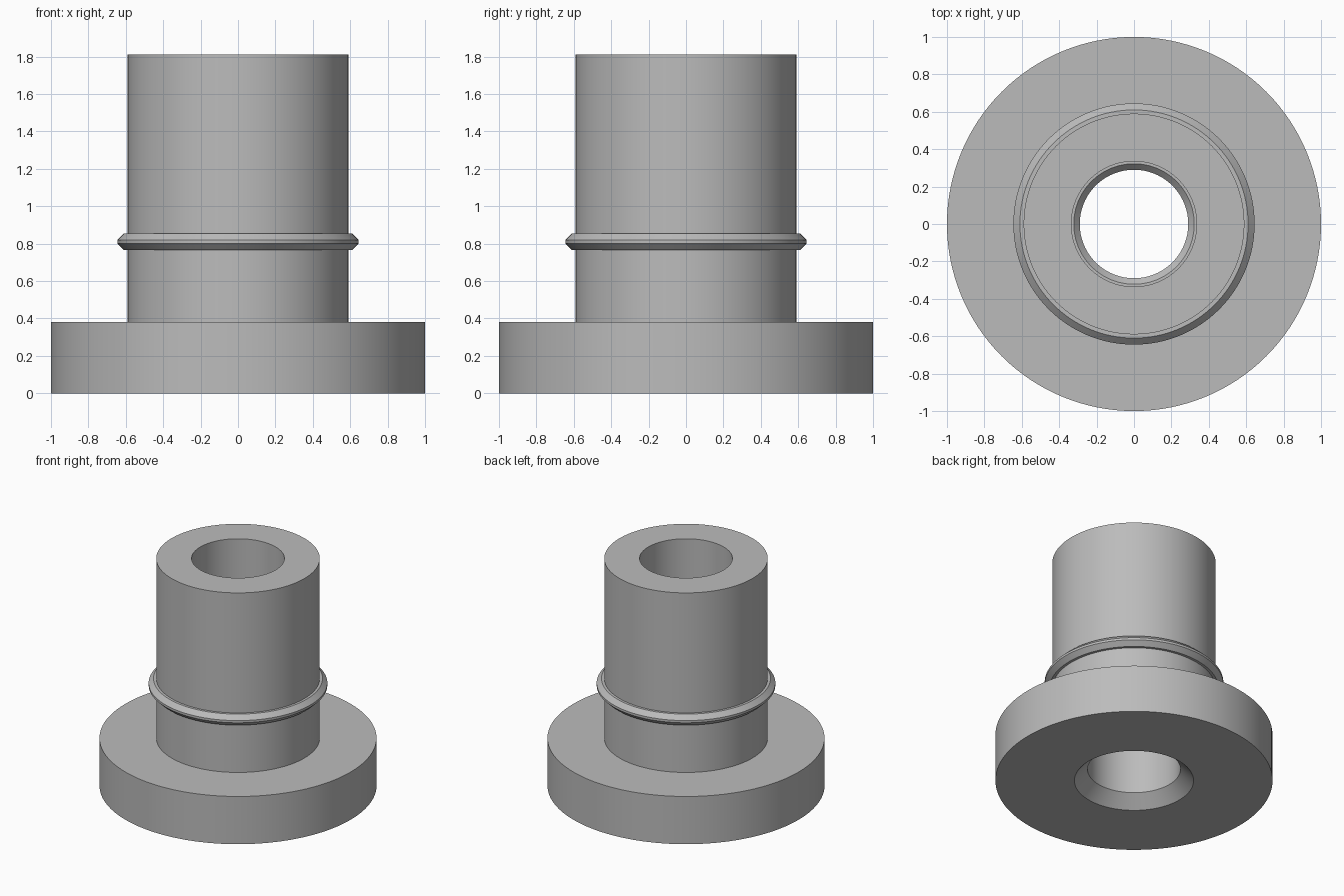
import bpy
import bmesh
import math
from mathutils import Matrix, Vector

cube = bpy.data.objects.get("Cube")
if cube:
    bpy.data.objects.remove(cube, do_unlink=True)


def make_material(name, rgb):
    mat = bpy.data.materials.new(name)
    mat.use_nodes = True
    mat.diffuse_color = (*rgb, 1)
    mat.node_tree.nodes["Principled BSDF"].inputs["Base Color"].default_value = (*rgb, 1)
    return mat


def lathe(name, profile, mat, steps=128):
    """Turn a closed (radius, height) outline around the z axis."""
    bm = bmesh.new()
    verts = [bm.verts.new(Vector((r, 0, z))) for r, z in profile]
    edges = [bm.edges.new((a, b)) for a, b in zip(verts, verts[1:] + verts[:1])]
    bmesh.ops.spin(bm, geom=verts + edges, cent=(0, 0, 0), axis=(0, 0, 1),
                   angle=math.tau, steps=steps)
    bmesh.ops.remove_doubles(bm, verts=bm.verts, dist=1e-4)
    bmesh.ops.recalc_face_normals(bm, faces=bm.faces)
    mesh = bpy.data.meshes.new(name)
    bm.to_mesh(mesh)
    bm.free()
    mesh.materials.append(mat)
    obj = bpy.data.objects.new(name, mesh)
    bpy.context.collection.objects.link(obj)
    bpy.ops.object.select_all(action="DESELECT")
    obj.select_set(True)
    bpy.context.view_layer.objects.active = obj
    bpy.ops.object.shade_smooth_by_angle(angle=math.radians(25))
    return obj


def rib(wall, shoulder, crest, z):
    """Chamfered rib outline, listed from bottom to top."""
    half, flat = 0.044, 0.009
    return [(wall, z - half), (shoulder, z - half), (crest, z - flat),
            (crest, z + flat), (shoulder, z + half), (wall, z + half)]


steel = make_material("steel grey", (0.5, 0.5, 0.5))

FLANGE_TOP, TOP, RIB_Z = 0.38, 1.81, 0.81
OUTER, BORE = 0.59, 0.335

# Flange, tube and outer rib going up, then bore, inner rib and lead-in chamfer going down
outside = [(0.43, 0), (1, 0), (1, FLANGE_TOP), (OUTER, FLANGE_TOP),
           *rib(OUTER, 0.61, 0.645, RIB_Z), (OUTER, TOP)]
inside = [(BORE, TOP), *reversed(rib(BORE, 0.322, 0.29, RIB_Z)), (BORE, 0.093)]
lathe("flanged_sleeve", outside + inside, steel)
